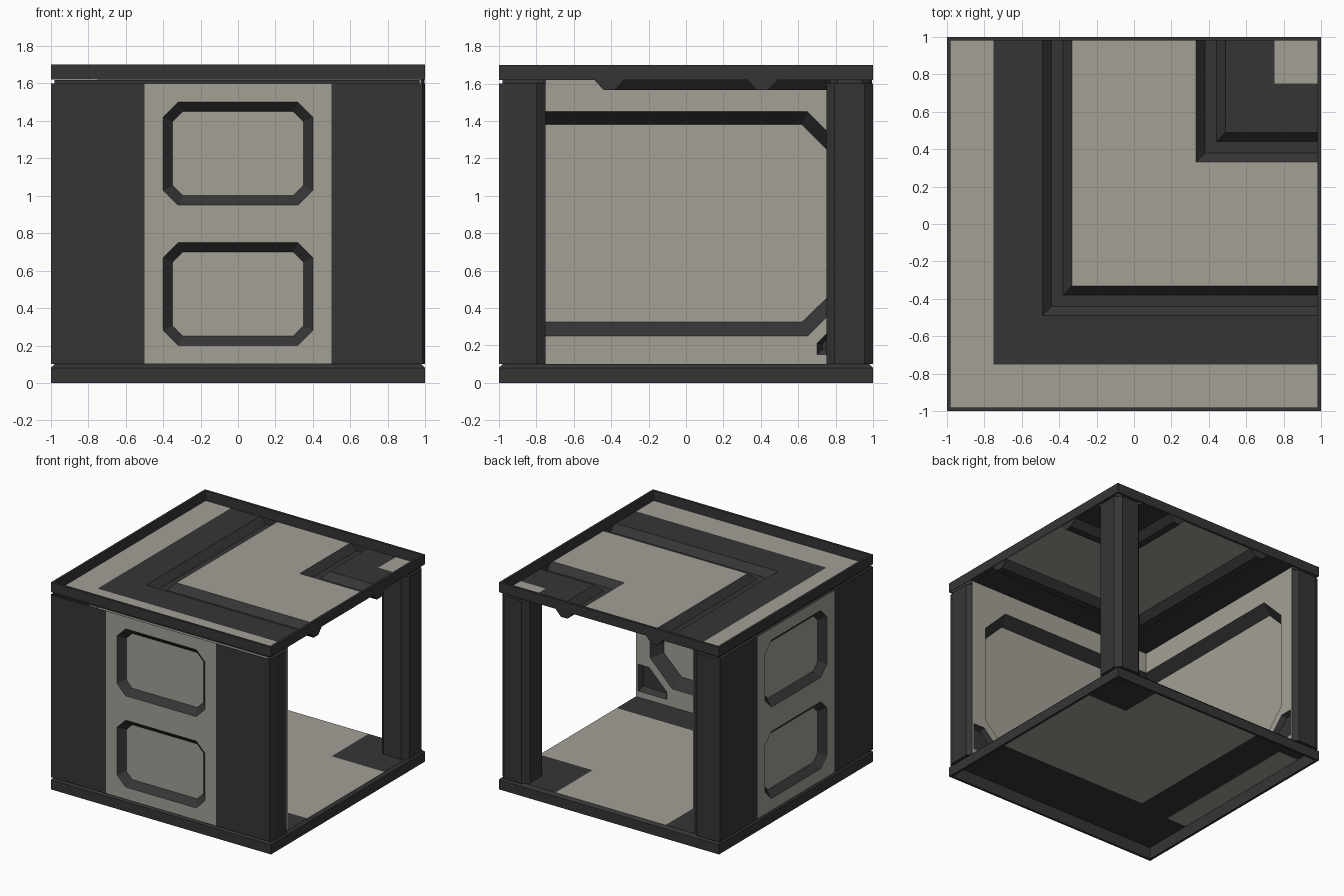
import bpy, bmesh, math

if "Cube" in bpy.data.objects:
    bpy.data.objects.remove(bpy.data.objects["Cube"])


def material(name, rgb):
    m = bpy.data.materials.new(name)
    m.diffuse_color = (*rgb, 1)
    m.use_nodes = True
    m.node_tree.nodes["Principled BSDF"].inputs["Base Color"].default_value = m.diffuse_color
    return m


MATS = [material("dark_metal", (0.036, 0.036, 0.036)),
        material("warm_grey_panel", (0.365, 0.35, 0.30))]
DARK, LIGHT = 0, 1


def finish(bm, name):
    bmesh.ops.remove_doubles(bm, verts=bm.verts, dist=1e-5)
    me = bpy.data.meshes.new(name)
    bm.to_mesh(me)
    bm.free()
    for m in MATS:
        me.materials.append(m)
    ob = bpy.data.objects.new(name, me)
    bpy.context.collection.objects.link(ob)
    return ob


def face(bm, pts, mat):
    f = bm.faces.new([bm.verts.new(p) for p in pts])
    f.material_index = mat
    return f


def prism(name, outline, z0, z1, mat=DARK):
    bm = bmesh.new()
    face(bm, [(x, y, z0) for x, y in outline], mat)
    face(bm, [(x, y, z1) for x, y in outline], mat)
    for a, b in zip(outline, outline[1:] + outline[:1]):
        face(bm, [(*a, z0), (*b, z0), (*b, z1), (*a, z1)], mat)
    bmesh.ops.remove_doubles(bm, verts=bm.verts, dist=1e-5)
    bmesh.ops.recalc_face_normals(bm, faces=bm.faces)
    return finish(bm, name)


def square_ring(name, profile):
    """Square frame swept from (half width, z) points."""
    bm = bmesh.new()
    corners = [(-1, -1), (1, -1), (1, 1), (-1, 1)]
    for (h, z), (k, w) in zip(profile, profile[1:] + profile[:1]):
        for i in range(4):
            a, b = corners[i], corners[(i + 1) % 4]
            face(bm, [(a[0] * h, a[1] * h, z), (b[0] * h, b[1] * h, z),
                      (b[0] * k, b[1] * k, w), (a[0] * k, a[1] * k, w)], DARK)
    bmesh.ops.remove_doubles(bm, verts=bm.verts, dist=1e-5)
    bmesh.ops.recalc_face_normals(bm, faces=bm.faces)
    return finish(bm, name)


def corner_sheet(name, profile, end):
    """Mitred L-shaped strips; profile holds (offset, z, material of next strip)."""
    bm = bmesh.new()
    for (d, z, mat), (e, w, _) in zip(profile, profile[1:]):
        face(bm, [(d, d, z), (end, d, z), (end, e, w), (e, e, w)], mat)
        face(bm, [(d, d, z), (e, e, w), (e, end, w), (d, end, z)], mat)
    return finish(bm, name)


def octagon(x0, x1, z0, z1, c):
    return [(x0 + c, z0), (x1 - c, z0), (x1, z0 + c), (x1, z1 - c),
            (x1 - c, z1), (x0 + c, z1), (x0, z1 - c), (x0, z0 + c)]


def sheet(bm, y, outline, holes, mat):
    """Flat upright sheet with holes cut through it."""
    edges = []
    for loop in [outline] + holes:
        vs = [bm.verts.new((x, y, z)) for x, z in loop]
        edges += [bm.edges.new((a, b)) for a, b in zip(vs, vs[1:] + vs[:1])]
    res = bmesh.ops.triangle_fill(bm, use_beauty=True, edges=edges)
    for g in res["geom"]:
        if isinstance(g, bmesh.types.BMFace):
            g.material_index = mat


def recess(bm, y0, rim, y1, floor, mat, closed=True):
    """Sloping dark border from rim to a sunken panel."""
    n = len(rim)
    for i in range(n if closed else n - 1):
        j = (i + 1) % n
        face(bm, [(rim[i][0], y0, rim[i][1]), (rim[j][0], y0, rim[j][1]),
                  (floor[j][0], y1, floor[j][1]), (floor[i][0], y1, floor[i][1])], DARK)
    face(bm, [(x, y1, z) for x, z in floor], mat)


def orient(bm, toward):
    """Turn wall faces to look along +y or -y."""
    for f in bm.faces:
        f.normal_update()
        if f.normal.y * toward < 0:
            f.normal_flip()


def to_left(bm, swap):
    if swap:
        for v in bm.verts:
            v.co.x, v.co.y = v.co.y, v.co.x
        bmesh.ops.reverse_faces(bm, faces=bm.faces)


def rect(x0, x1, z0, z1):
    return [(x0, z0), (x1, z0), (x1, z1), (x0, z1)]


# floor and ceiling frames with chamfered edges
square_ring("floor_frame", [(0.98, 0), (1, 0), (1, 0.08), (0.98, 0.1)])
square_ring("ceiling_frame", [(0.98, 1.7), (1, 1.7), (1, 1.62), (0.98, 1.62)])

# floor sheet, dark along the walls and in the inside corner
corner_sheet("floor", [(-0.98, 0.1, DARK), (-0.5, 0.1, LIGHT),
                       (0.5, 0.1, DARK), (0.98, 0.1, DARK)], 0.98)
prism("floor_underside_strip", [(-0.975, -0.55), (-0.79, -0.55), (-0.79, 0.78), (-0.975, 0.78)],
      0.093, 0.097, LIGHT)

# ceiling sheet with two hanging ridges that turn the corner
T, L = 1.62, 1.565
corner_sheet("ceiling", [
    (-0.98, T, LIGHT), (-0.75, T, DARK), (-0.49, T, DARK), (-0.44, L, DARK),
    (-0.38, L, DARK), (-0.33, T, LIGHT), (0.33, T, DARK), (0.38, L, DARK),
    (0.44, L, DARK), (0.49, T, DARK), (0.75, T, LIGHT), (0.98, T, LIGHT)], 0.995)

# end caps of the ceiling ridges on the two open sides
bm = bmesh.new()
for s in (-0.41, 0.41):
    cap = [(s - 0.08, T), (s - 0.03, L), (s + 0.03, L), (s + 0.08, T)]
    face(bm, [(0.995, d, z) for d, z in cap], DARK)
    face(bm, [(d, 0.995, z) for d, z in reversed(cap)], DARK)
finish(bm, "ceiling_ridge_ends")

for side in ("front", "left"):
    swap = side == "left"

    # outer wall: light middle with two sunken windows, dark side panels
    bm = bmesh.new()
    windows = [octagon(-0.4, 0.4, z, z + 0.55, 0.08) for z in (0.2, 0.95)]
    sheet(bm, -1, rect(-0.5, 0.5, 0.1, 1.6), windows, LIGHT)
    for z, w in zip((0.2, 0.95), windows):
        recess(bm, -1, w, -0.95, octagon(-0.35, 0.35, z + 0.05, z + 0.5, 0.055), LIGHT)
    for x0, x1 in ((-1, -0.5), (0.5, 0.985)):
        face(bm, [(x, -1, z) for x, z in rect(x0, x1, 0.1, 1.6)], DARK)
    orient(bm, -1)
    to_left(bm, swap)
    finish(bm, side + "_outer_wall")

    # inner wall: large sunken panel running into the room corner, small niche
    bm = bmesh.new()
    rim = [(-0.75, 1.45), (0.65, 1.45), (0.85, 1.25), (0.85, 0.45), (0.65, 0.25), (-0.75, 0.25)]
    back = [(-0.83, 1.38), (0.62, 1.38), (0.78, 1.22), (0.78, 0.48), (0.62, 0.325), (-0.83, 0.325)]
    niche = [(0.70, 0.15), (0.96, 0.15), (0.96, 0.37), (0.86, 0.37), (0.70, 0.21)]
    niche_back = [(0.73, 0.18), (0.94, 0.18), (0.94, 0.35), (0.87, 0.35), (0.73, 0.21)]
    sheet(bm, -0.75, [(-0.75, 0.1), (0.98, 0.1), (0.98, T), (-0.75, T)] + rim, [niche], LIGHT)
    recess(bm, -0.75, rim, -0.83, back, LIGHT, closed=False)
    recess(bm, -0.75, niche, -0.79, niche_back, DARK)
    orient(bm, 1)
    to_left(bm, swap)
    finish(bm, side + "_inner_wall")

    # chamfered wall end and the seam under the ceiling frame
    end = [(0.965, -0.752), (1, -0.8), (1, -0.955), (0.985, -1), (0.965, -1)]
    seam = [(-0.98, -0.98), (0.97, -0.98), (0.97, -0.76), (-0.98, -0.76)]
    if swap:
        end = [(y, x) for x, y in end]
        seam = [(y, x) for x, y in seam]
    prism(side + "_wall_end", end, 0.1, 1.6)
    prism(side + "_wall_seam", seam, 1.6, 1.618)

# free-standing pillar in the open corner
prism("corner_pillar", octagon(0.75, 1, 0.75, 1, 0.045), 0.1, 1.6)
prism("pillar_seam", octagon(0.77, 0.98, 0.77, 0.98, 0.04), 1.6, 1.618)
